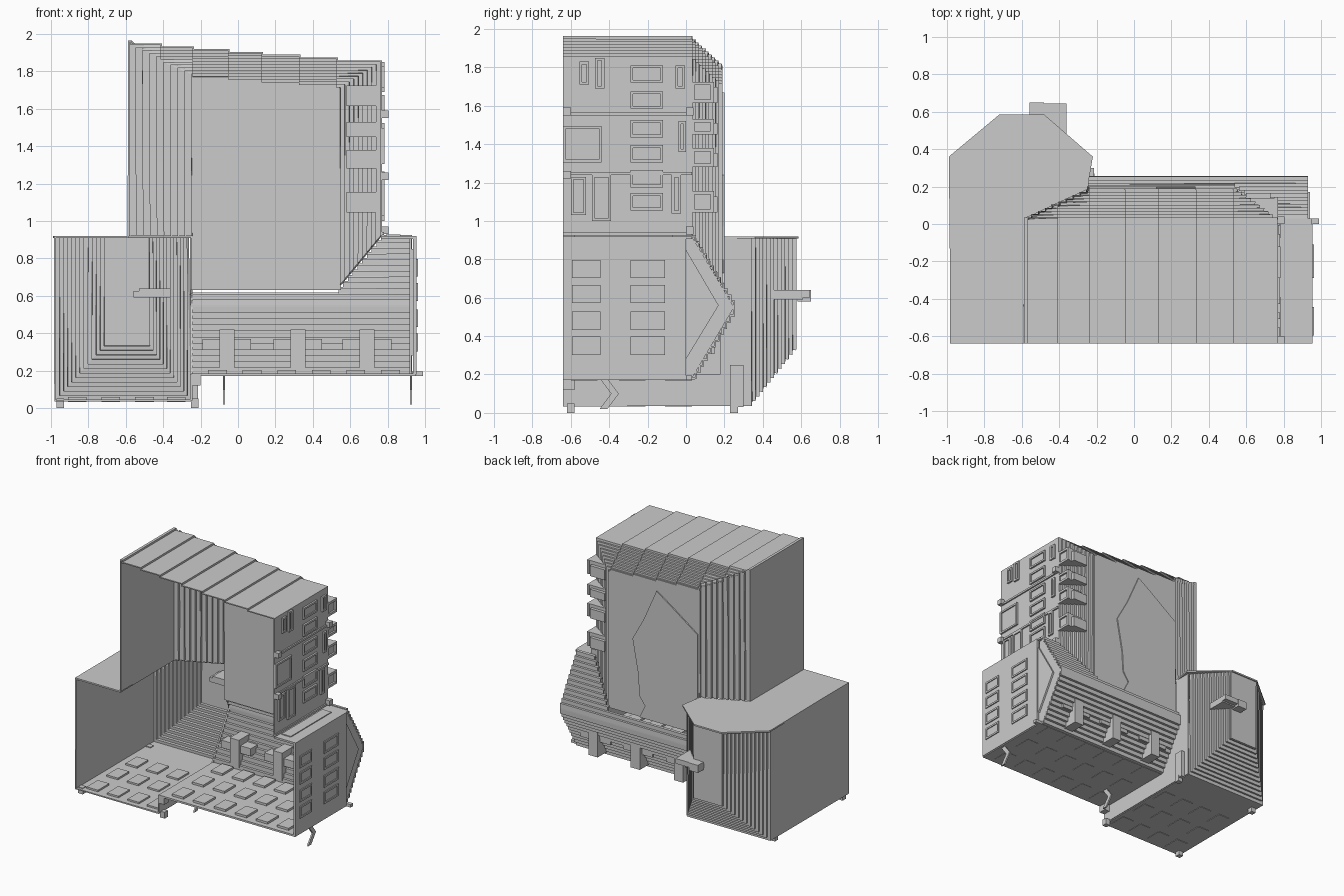
import bpy, bmesh

if "Cube" in bpy.data.objects:
    bpy.data.objects.remove(bpy.data.objects["Cube"])

GREY = bpy.data.materials.new("plain grey")
GREY.use_nodes = True
COLOUR = (0.6, 0.6, 0.6, 1)
GREY.diffuse_color = COLOUR
GREY.node_tree.nodes["Principled BSDF"].inputs["Base Color"].default_value = COLOUR
WALL = 0.012


def finish(name, bm, thick=0):
    bmesh.ops.remove_doubles(bm, verts=bm.verts, dist=0.0002)
    bmesh.ops.recalc_face_normals(bm, faces=bm.faces)
    mesh = bpy.data.meshes.new(name)
    bm.to_mesh(mesh)
    bm.free()
    ob = bpy.data.objects.new(name, mesh)
    bpy.context.collection.objects.link(ob)
    mesh.materials.append(GREY)
    if thick:
        mod = ob.modifiers.new("wall", 'SOLIDIFY')
        mod.thickness, mod.offset = thick, 0
    return ob


def face(bm, pts):
    bm.faces.new([bm.verts.new(p) for p in pts])


def boxes(name, spans):
    """One object from boxes given as (x0, x1, y0, y1, z0, z1)."""
    bm = bmesh.new()
    for x0, x1, y0, y1, z0, z1 in spans:
        vs = bmesh.ops.create_cube(bm, size=1)['verts']
        for v in vs:
            v.co.x = x0 if v.co.x < 0 else x1
            v.co.y = y0 if v.co.y < 0 else y1
            v.co.z = z0 if v.co.z < 0 else z1
    return finish(name, bm)


def plate(name, axis, at, pts, thick=WALL):
    """Flat polygon across the given axis."""
    bm = bmesh.new()
    face(bm, [p[:axis] + (at,) + p[axis:] for p in pts])
    return finish(name, bm, thick)


def terraces(name, outlines, ys):
    """Shell stepping back in y, one (x, z) outline per layer."""
    bm = bmesh.new()
    rings = []
    for i, line in enumerate(outlines):
        rings += [[(x, y, z) for x, z in line] for y in ys[i:i + 2]]
    for a, b in zip(rings, rings[1:]):
        for i in range(len(a) - 1):
            face(bm, [a[i], a[i + 1], b[i + 1], b[i]])
    bmesh.ops.dissolve_degenerate(bm, dist=0.0001, edges=bm.edges)
    return finish(name, bm, WALL)


FRONT, BEND, BACK = -0.64, 0.03, 0.185
ROOF, FLOOR, LOW = 0.92, 0.18, 0.04
N = 9


def bay_z(y):
    return ROOF - (y - BEND) * 1.68


# tower shell with a gently stepped roof and chamfered back edges
breaks = [-0.59, -0.57, -0.41, -0.24, -0.05, 0.13, 0.33, 0.53, 0.77]
outlines, ys = [], [FRONT]
for k in range(N + 1):
    t = k / N
    y = BEND + t * (BACK - BEND)
    xl, xr = -0.584 + 0.334 * t, 0.765 - 0.215 * t
    line = [(xl, ROOF)]
    for i in range(len(breaks) - 1):
        z = 1.96 - 0.015 * i - 0.14 * t
        line += [(min(max(x, xl), xr), z) for x in breaks[i:i + 2]]
    outlines.append(line + [(xr, bay_z(y))])
    ys.append(y)
terraces("tower_shell", outlines, ys)
plate("tower_back_wall", 1, BACK, outlines[-1] + [(0.55, 0.63), (-0.25, 0.63)])
plate("pointed_back_panel", 1, BACK + 0.008,
      [(-0.24, 0.63), (-0.24, 1.42), (0.0, 1.59), (0.12, 1.67), (0.23, 1.42), (0.33, 1.24),
       (0.28, 0.97), (0.27, 0.8), (0.22, 0.73), (0.27, 0.63)], 0.014)

# left room: back, bottom and sides step inwards towards the back
outlines, ys = [], [FRONT]
for k in range(13):
    t = k / 12
    xl, xr, zb = -0.978 + 0.26 * t, -0.25 - 0.22 * t, LOW + 0.29 * t
    outlines.append([(xl, ROOF), (xl, zb), (xr, zb), (xr, zb if k == 0 else ROOF)])
    ys.append(0.34 + 0.23 * t)
terraces("room_shell", outlines, ys)
plate("room_back_wall", 1, ys[-1], outlines[-1])
plate("room_roof", 2, 0.914, [(-0.98, FRONT), (-0.584, FRONT), (-0.584, BEND), (-0.25, BACK),
                              (-0.22, 0.36), (-0.48, 0.585), (-0.72, 0.585), (-0.99, 0.36)])
plate("room_inner_side", 0, -0.25, [(FRONT, LOW), (0.34, LOW), (0.34, ROOF), (0.2, ROOF),
                                    (0.2, 0.635), (0.25, 0.55), (BEND, FLOOR), (FRONT, FLOOR)])
boxes("room_spout", [(-0.56, -0.36, 0.44, 0.61, 0.59, 0.625),
                     (-0.53, -0.36, 0.44, 0.645, 0.6, 0.64),
                     (-0.56, -0.48, 0.58, 0.65, 0.58, 0.64)])

# bay with stepped underside and stepped roof
bm = bmesh.new()
steps = [(BEND + 0.22 * i / 11, FLOOR + 0.36 * i / 11) for i in range(12)]
steps += [(0.25 - 0.22 * i / 12, 0.55 + 0.37 * i / 12) for i in range(13)]
for i, ((ya, za), (yb, zb)) in enumerate(zip(steps, steps[1:])):
    inner = -0.25 if zb < 0.63 else 0.55 + (BACK - yb) / (BACK - BEND) * 0.215
    yc, zc = (yb, za) if i < 11 else (ya, zb)
    face(bm, [(inner, ya, za), (0.93, ya, za), (0.93, yc, zc), (inner, yc, zc)])
    face(bm, [(inner, yc, zc), (0.93, yc, zc), (0.93, yb, zb), (inner, yb, zb)])
finish("bay_stepped_back", bm, WALL)
plate("bay_end_wall", 0, 0.945, [(FRONT, FLOOR), (0, FLOOR), (0, ROOF), (FRONT, ROOF)], 0.02)
plate("bay_end_gable", 0, 0.922, [(0, FLOOR), (BEND, FLOOR), (0.25, 0.55), (BEND, ROOF), (0, ROOF)])
plate("bay_end_raised_gable", 0, 0.935, [(0, 0.28), (0.17, 0.56), (0, 0.85)], 0.014)
boxes("bay_floor", [(-0.25, 0.95, FRONT, BEND, 0.172, 0.186),
                    (0.93, 0.99, 0.0, BEND, 0.172, 0.195),
                    (-0.25, -0.2, FRONT, -0.58, 0.12, 0.18)])
boxes("bay_roof", [(0.765, 0.95, FRONT, BEND, 0.905, ROOF),
                   (0.79, 0.87, -0.58, -0.07, 0.91, 0.927)])

# buttresses with ledges under the bay
spans = []
for x in (-0.06, 0.32, 0.69):
    spans += [(x - 0.04, x + 0.04, 0.04, 0.18, 0.2, 0.42),
              (x - 0.13, x + 0.13, 0.06, 0.15, 0.31, 0.37)]
boxes("bay_buttresses", spans)


def frame(x, y, z, w, h, depth=0.014, bar=0.014):
    """Bars around a window on a side wall, with a thin pane."""
    y0, y1, z0, z1 = y - w / 2, y + w / 2, z - h / 2, z + h / 2
    return [(x, x + depth, y0, y1, z0, z0 + bar), (x, x + depth, y0, y1, z1 - bar, z1),
            (x, x + depth, y0, y0 + bar, z0, z1), (x, x + depth, y1 - bar, y1, z0, z1),
            (x, x + depth / 3, y0, y1, z0, z1)]


# windows on the tower side
spans = []
for z in (1.765, 1.63, 1.48, 1.35, 1.22, 1.1):
    spans += frame(0.77, -0.205, z, 0.17, 0.09)
for y, z, w, h in ((-0.53, 1.77, 0.05, 0.12), (-0.45, 1.77, 0.05, 0.16), (-0.54, 1.4, 0.2, 0.19),
                   (-0.56, 1.13, 0.08, 0.2), (-0.44, 1.12, 0.1, 0.24), (-0.03, 1.75, 0.05, 0.12),
                   (-0.02, 1.44, 0.04, 0.16), (-0.05, 1.14, 0.05, 0.2)):
    spans += frame(0.77, y, z, w, h)
boxes("tower_windows", spans)
boxes("tower_bands", [(0.765, 0.78, FRONT, BEND, z, z + 0.015) for z in (0.925, 1.24, 1.55)]
      + [(0.765, 0.805, y, y + 0.04, z, z + 0.04) for y, z in
         ((0.0, 1.55), (-0.64, 1.22), (-0.64, 1.55), (0.0, 0.93))])

# windows on the bay side
spans = []
for z in (0.35, 0.48, 0.62, 0.75):
    for y, w in ((-0.52, 0.15), (-0.2, 0.18)):
        spans += frame(0.953, y, z, w, 0.095, 0.01)
boxes("bay_windows", spans)

# balconies on the chamfered tower corner
spans = []
for z, h in ((1.67, 0.11), (1.49, 0.08), (1.33, 0.1), (1.1, 0.11)):
    spans += frame(0.75, 0.085, z, 0.12, h, 0.02, 0.018)
    spans += [(0.58, 0.75, 0.02, 0.14, z - h / 2, z + h / 2),
              (0.6, 0.73, 0.1, 0.165, z - h / 2, z + h / 4)]
boxes("corner_balconies", spans)

# raised panels on the floors
spans = []
for y in (-0.53, -0.28, -0.04):
    for x in (-0.86, -0.68, -0.5, -0.33):
        spans.append((x - 0.05, x + 0.05, y - 0.07, y + 0.07, LOW - 0.008, LOW + 0.018))
    for i in range(6):
        x = -0.11 + 0.185 * i
        spans.append((x - 0.05, x + 0.05, y - 0.07, y + 0.07, 0.17, 0.203))
boxes("floor_panels", spans)

# bent hanging brackets and small feet
for x in (-0.075, 0.925):
    plate("hanging_bracket", 0, x, [(-0.45, 0.18), (-0.41, 0.18), (-0.35, 0.1), (-0.41, 0.02),
                                    (-0.45, 0.02), (-0.39, 0.1)])
boxes("room_feet", [(x, x + 0.04, y, y + 0.04, 0, 0.05)
                    for x, y in ((-0.97, -0.62), (-0.25, -0.62), (-0.25, 0.23), (-0.97, 0.23))])
boxes("room_post", [(-0.25, -0.215, 0.23, 0.3, 0.03, 0.25)])
